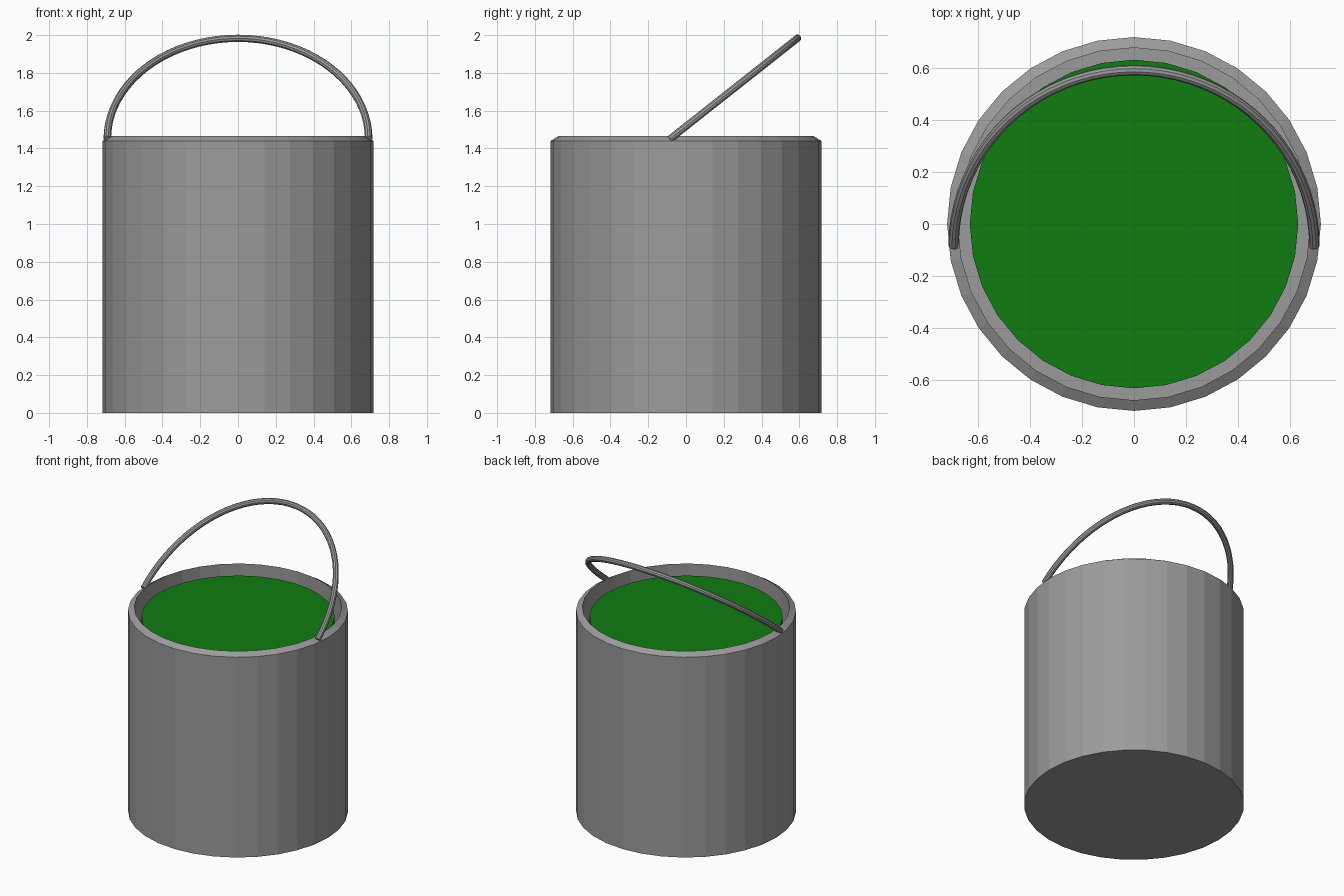
import bpy
import bmesh
from math import pi, sin, cos

cube = bpy.data.objects.get("Cube")
if cube:
    bpy.data.objects.remove(cube)

SIDES = 32


def make_material(name, rgb):
    mat = bpy.data.materials.new(name)
    mat.use_nodes = True
    colour = (*rgb, 1)
    mat.diffuse_color = colour
    mat.node_tree.nodes["Principled BSDF"].inputs["Base Color"].default_value = colour
    return mat


def add_object(name, data, mat):
    data.materials.append(mat)
    obj = bpy.data.objects.new(name, data)
    bpy.context.collection.objects.link(obj)
    return obj


def lathe(name, profile, mat):
    """Turn a (radius, height) profile round z and cap both ends."""
    bm = bmesh.new()
    rings = [[bm.verts.new((r * cos(2 * pi * i / SIDES), r * sin(2 * pi * i / SIDES), z))
              for i in range(SIDES)] for r, z in profile]
    for low, high in zip(rings, rings[1:]):
        for i in range(SIDES):
            j = (i + 1) % SIDES
            bm.faces.new((low[i], low[j], high[j], high[i]))
    bm.faces.new(rings[0][::-1])
    bm.faces.new(rings[-1])
    bmesh.ops.recalc_face_normals(bm, faces=bm.faces)
    mesh = bpy.data.meshes.new(name)
    bm.to_mesh(mesh)
    bm.free()
    return add_object(name, mesh, mat)


metal = make_material("grey metal", (0.33, 0.33, 0.33))
green = make_material("green paint", (0.005, 0.2, 0.005))

# Bucket: outer wall, sloping rim, inner wall and floor
lathe("bucket", [(0.717, 0), (0.717, 1.44), (0.676, 1.465), (0.676, 0.04)], metal)

# Paint filling the bucket almost to the rim
lathe("paint", [(0.63, 0.04), (0.63, 1.4)], green)

# Handle: half an ellipse leaning back, swept as a round wire
curve = bpy.data.curves.new("handle", "CURVE")
curve.dimensions = "3D"
curve.bevel_depth = 0.02
curve.bevel_resolution = 3
curve.use_fill_caps = True
STEPS = 40
spline = curve.splines.new("POLY")
spline.points.add(STEPS)
for i, point in enumerate(spline.points):
    a = pi * i / STEPS
    point.co = (0.692 * cos(a), -0.085 + 0.675 * sin(a), 1.45 + 0.533 * sin(a), 1)
handle = add_object("handle", curve, metal)

# Turn the wire into a smooth mesh
bpy.ops.object.select_all(action="DESELECT")
handle.select_set(True)
bpy.context.view_layer.objects.active = handle
bpy.ops.object.convert(target="MESH")
bpy.ops.object.shade_smooth_by_angle()
